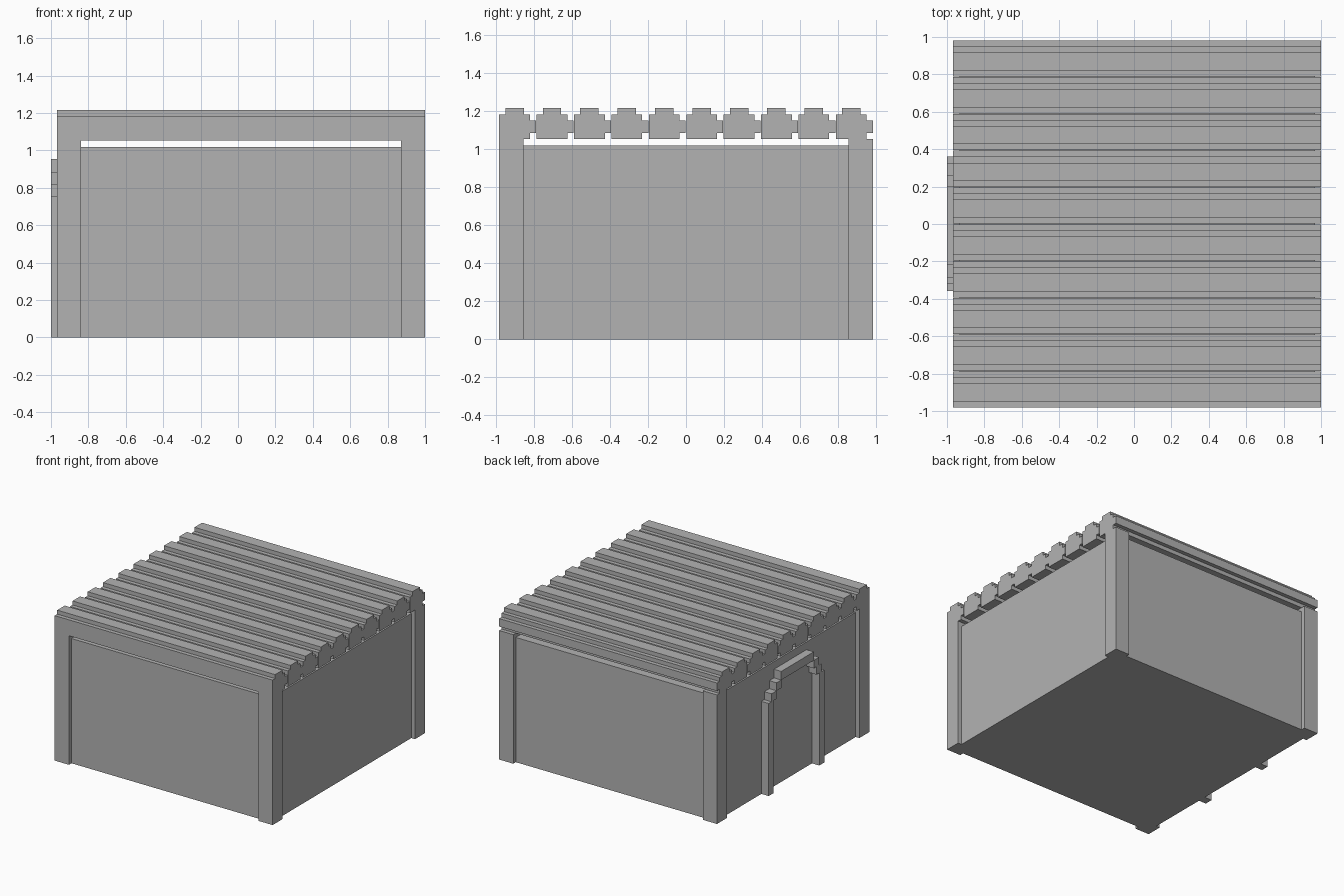
import bpy
import bmesh

cube = bpy.data.objects.get("Cube")
if cube:
    bpy.data.objects.remove(cube)

grey = bpy.data.materials.new("stone grey")
grey.use_nodes = True
colour = (0.45, 0.45, 0.45, 1)
grey.diffuse_color = colour
grey.node_tree.nodes["Principled BSDF"].inputs["Base Color"].default_value = colour

U = 0.0328                      # building block unit
LEFT, RIGHT, DEPTH = -0.967, 1.0, 0.982
EAVES = 1.053


def finish(name, bm):
    bmesh.ops.recalc_face_normals(bm, faces=bm.faces[:])
    mesh = bpy.data.meshes.new(name)
    bm.to_mesh(mesh)
    bm.free()
    mesh.materials.append(grey)
    obj = bpy.data.objects.new(name, mesh)
    bpy.context.collection.objects.link(obj)
    return obj


def box(name, x, y, z):
    bm = bmesh.new()
    bmesh.ops.create_cube(bm, size=1)
    for v in bm.verts:
        for i, (lo, hi) in enumerate((x, y, z)):
            v.co[i] = lo if v.co[i] < 0 else hi
    return finish(name, bm)


def prism(name, outline, x0, x1):
    """Extrude a y-z outline along x."""
    bm = bmesh.new()
    face = bm.faces.new([bm.verts.new((x0, y, z)) for y, z in outline])
    result = bmesh.ops.extrude_face_region(bm, geom=[face])
    for item in result["geom"]:
        if isinstance(item, bmesh.types.BMVert):
            item.co.x = x1
    return finish(name, bm)


# Recessed walls, stopping short of the roof
box("wall_block", (LEFT + U, RIGHT - U), (-DEPTH + U, DEPTH - U), (0, 1.018))

# Corner posts
POST = 0.128
for side, x in (("right", (LEFT, LEFT + POST)), ("left", (RIGHT - POST, RIGHT))):
    box("front_post_" + side, x, (-DEPTH, -DEPTH + POST), (0, EAVES))
    box("back_post_" + side, x, (DEPTH - POST, DEPTH), (0, EAVES))

# Roof beams: stepped cap above, joining lip on the back edge
profile = [(0, 0), (5, 0), (5, 1), (6, 1), (6, 3), (5, 3), (5, 4),
           (4, 4), (4, 5), (1, 5), (1, 4), (0, 4)]
BEAMS = 10
GAP = 0.003
step = (2 * DEPTH + GAP) / BEAMS
cell = (step - GAP) / 6
for i in range(BEAMS):
    start = -DEPTH + i * step
    outline = [(start + y * cell, EAVES + z * 0.0325) for y, z in profile]
    prism(f"roof_beam_{i + 1}", outline, LEFT, RIGHT)

# Stepped arch around the doorway
arch = [("arch_top", -0.22, 0.2, 0.885, 0.955),
        ("arch_upper_step_back", 0.195, 0.26, 0.82, 0.885),
        ("arch_lower_step_back", 0.26, 0.325, 0.755, 0.82),
        ("arch_leg_back", 0.297, 0.362, 0, 0.755),
        ("arch_upper_step_front", -0.287, -0.22, 0.82, 0.885),
        ("arch_lower_step_front", -0.32, -0.255, 0.755, 0.82),
        ("arch_leg_front", -0.357, -0.29, 0, 0.755)]
for name, y0, y1, z0, z1 in arch:
    box(name, (-1, LEFT + U), (y0, y1), (z0, z1))
